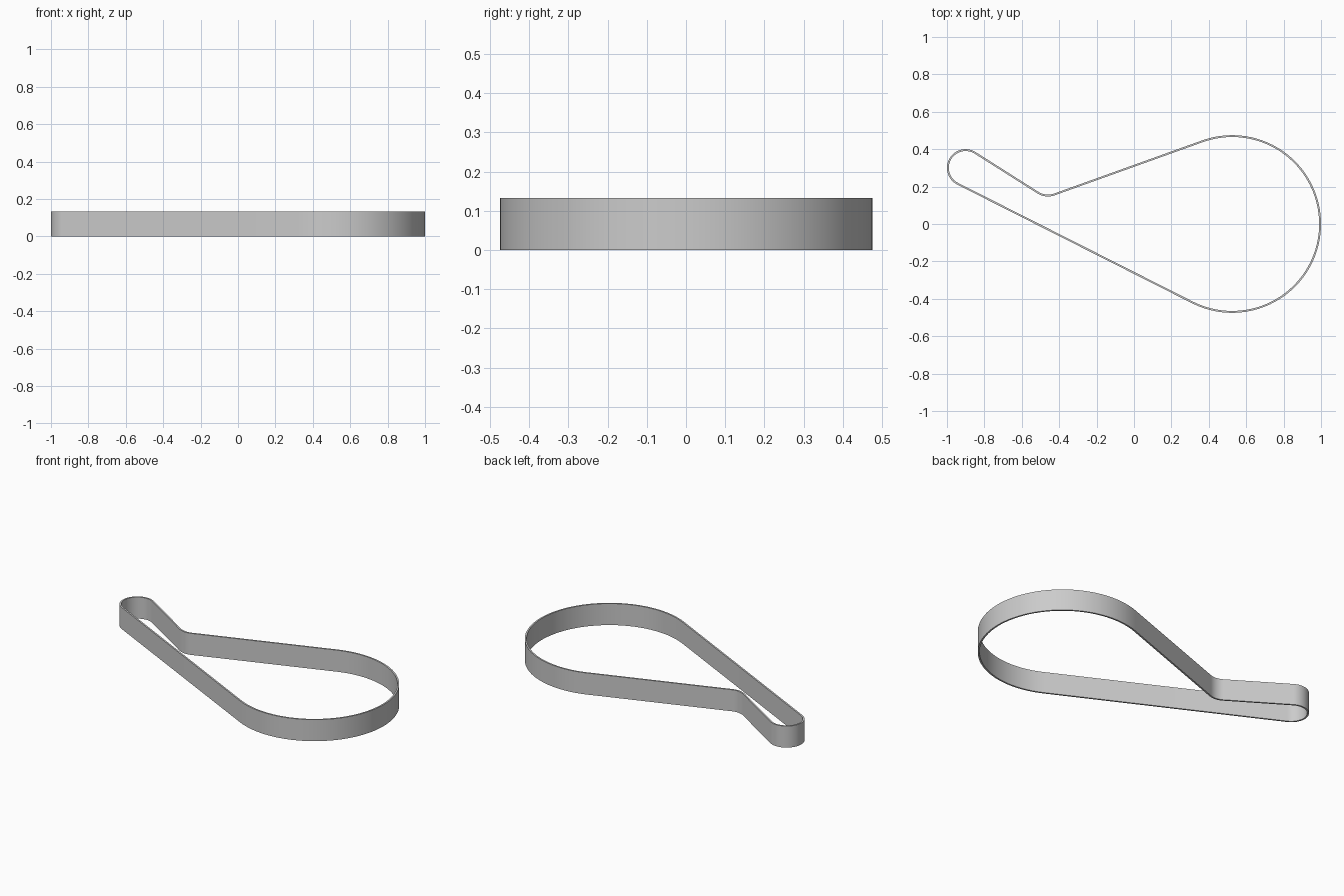
import bpy, bmesh, math
from mathutils import Vector

if "Cube" in bpy.data.objects:
    bpy.data.objects.remove(bpy.data.objects["Cube"], do_unlink=True)

HEIGHT = 0.133
HALF = 0.005  # half of the belt thickness

# Pulleys in belt order: centre, centreline radius, turn (+1 counterclockwise, -1 pressed from outside)
PULLEYS = [
    (Vector((0.525, 0.0)), 0.47, 1),
    (Vector((-0.46, 0.252)), 0.10, -1),
    (Vector((-0.90, 0.30)), 0.095, 1),
]


def heading(a, b):
    """Direction angle of the straight run from pulley a to pulley b."""
    span = b[0] - a[0]
    return math.atan2(span.y, span.x) + math.asin((a[1] * a[2] - b[1] * b[2]) / span.length)


def belt_path():
    """Centreline points with their outward normals."""
    path = []
    n = len(PULLEYS)
    for i, (centre, radius, turn) in enumerate(PULLEYS):
        start = heading(PULLEYS[i - 1], PULLEYS[i])
        end = heading(PULLEYS[i], PULLEYS[(i + 1) % n])
        sweep = turn * ((turn * (end - start)) % math.tau)
        steps = max(8, round(abs(sweep) / math.radians(4)))
        for k in range(steps + 1):
            a = start + sweep * k / steps
            normal = Vector((math.sin(a), -math.cos(a)))
            path.append((centre + normal * radius * turn, normal))
    return path


# Belt: a thin rectangular section swept round the closed path
bm = bmesh.new()
rings = []
for point, normal in belt_path():
    corners = [(HALF, 0), (HALF, HEIGHT), (-HALF, HEIGHT), (-HALF, 0)]
    rings.append([bm.verts.new((*(point + normal * off), z)) for off, z in corners])
for i, ring in enumerate(rings):
    nxt = rings[(i + 1) % len(rings)]
    for j in range(4):
        k = (j + 1) % 4
        bm.faces.new((ring[j], nxt[j], nxt[k], ring[k]))
bmesh.ops.recalc_face_normals(bm, faces=bm.faces)

mesh = bpy.data.meshes.new("drive_belt")
bm.to_mesh(mesh)
bm.free()
belt = bpy.data.objects.new("drive_belt", mesh)
bpy.context.collection.objects.link(belt)

# Plain grey finish
grey = bpy.data.materials.new("belt grey")
grey.use_nodes = True
colour = (0.6, 0.6, 0.6, 1)
grey.diffuse_color = colour
grey.node_tree.nodes["Principled BSDF"].inputs["Base Color"].default_value = colour
mesh.materials.append(grey)

bpy.context.view_layer.objects.active = belt
belt.select_set(True)
bpy.ops.object.shade_smooth_by_angle(angle=math.radians(30))
